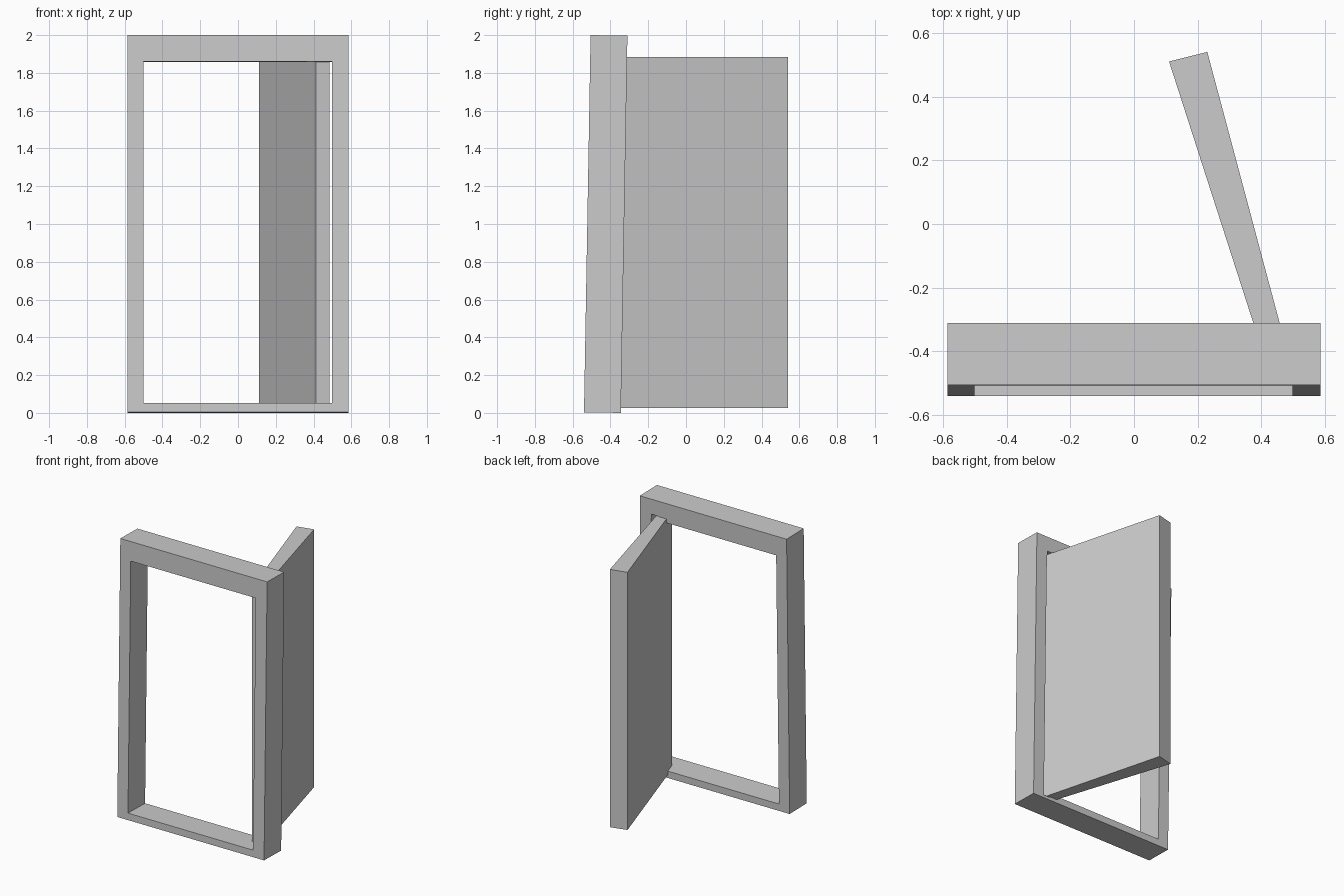
import bpy, bmesh, math
from mathutils import Matrix, Vector

if "Cube" in bpy.data.objects:
    bpy.data.objects.remove(bpy.data.objects["Cube"])


def new_object(name, bm):
    bmesh.ops.recalc_face_normals(bm, faces=bm.faces)
    mesh = bpy.data.meshes.new(name)
    bm.to_mesh(mesh)
    bm.free()
    ob = bpy.data.objects.new(name, mesh)
    bpy.context.collection.objects.link(ob)
    return ob


def prism(name, outline, z0, z1):
    bm = bmesh.new()
    face = bm.faces.new([bm.verts.new((x, y, z0)) for x, y in outline])
    top = bmesh.ops.extrude_face_region(bm, geom=[face])
    verts = [v for v in top["geom"] if isinstance(v, bmesh.types.BMVert)]
    bmesh.ops.translate(bm, verts=verts, vec=(0, 0, z1 - z0))
    return new_object(name, bm)


def rect(x0, x1, a0, a1):
    return [(x0, a0), (x1, a0), (x1, a1), (x0, a1)]


# Door frame: rectangular ring, extruded in depth, leaning back one degree
bm = bmesh.new()
outer = [bm.verts.new((x, -0.54, z)) for x, z in rect(-0.586, 0.586, 0, 1.997)]
inner = [bm.verts.new((x, -0.54, z)) for x, z in rect(-0.501, 0.497, 0.05, 1.857)]
ring = [bm.faces.new((outer[i], outer[(i + 1) % 4], inner[(i + 1) % 4], inner[i]))
        for i in range(4)]
ext = bmesh.ops.extrude_face_region(bm, geom=ring)
back = [v for v in ext["geom"] if isinstance(v, bmesh.types.BMVert)]
bmesh.ops.translate(bm, verts=back, vec=(0, 0.195, 0))
pivot = Vector((0, -0.345, 0))
bmesh.ops.rotate(bm, verts=bm.verts, cent=pivot,
                 matrix=Matrix.Rotation(-math.radians(1.0), 3, 'X'))
frame = new_object("door_frame", bm)

# Small hinge pockets in the head and sill beside the door edge
for name, z0, z1 in (("sill_pocket_cutter", 0.02, 0.1), ("head_pocket_cutter", 1.8, 1.888)):
    cutter = prism(name, rect(0.44, 0.494, -0.43, -0.25), z0, z1)
    mod = frame.modifiers.new(name, 'BOOLEAN')
    mod.operation = 'DIFFERENCE'
    mod.solver = 'EXACT'
    mod.object = cutter
    cutter.hide_render = True
    bpy.context.view_layer.objects.active = frame
    bpy.ops.object.modifier_apply(modifier=name)
    bpy.data.objects.remove(cutter)

# Open door leaf, thicker at the free edge
prism("door_leaf", [(0.11, 0.51), (0.413, -0.43), (0.485, -0.415), (0.23, 0.54)], 0.025, 1.885)
